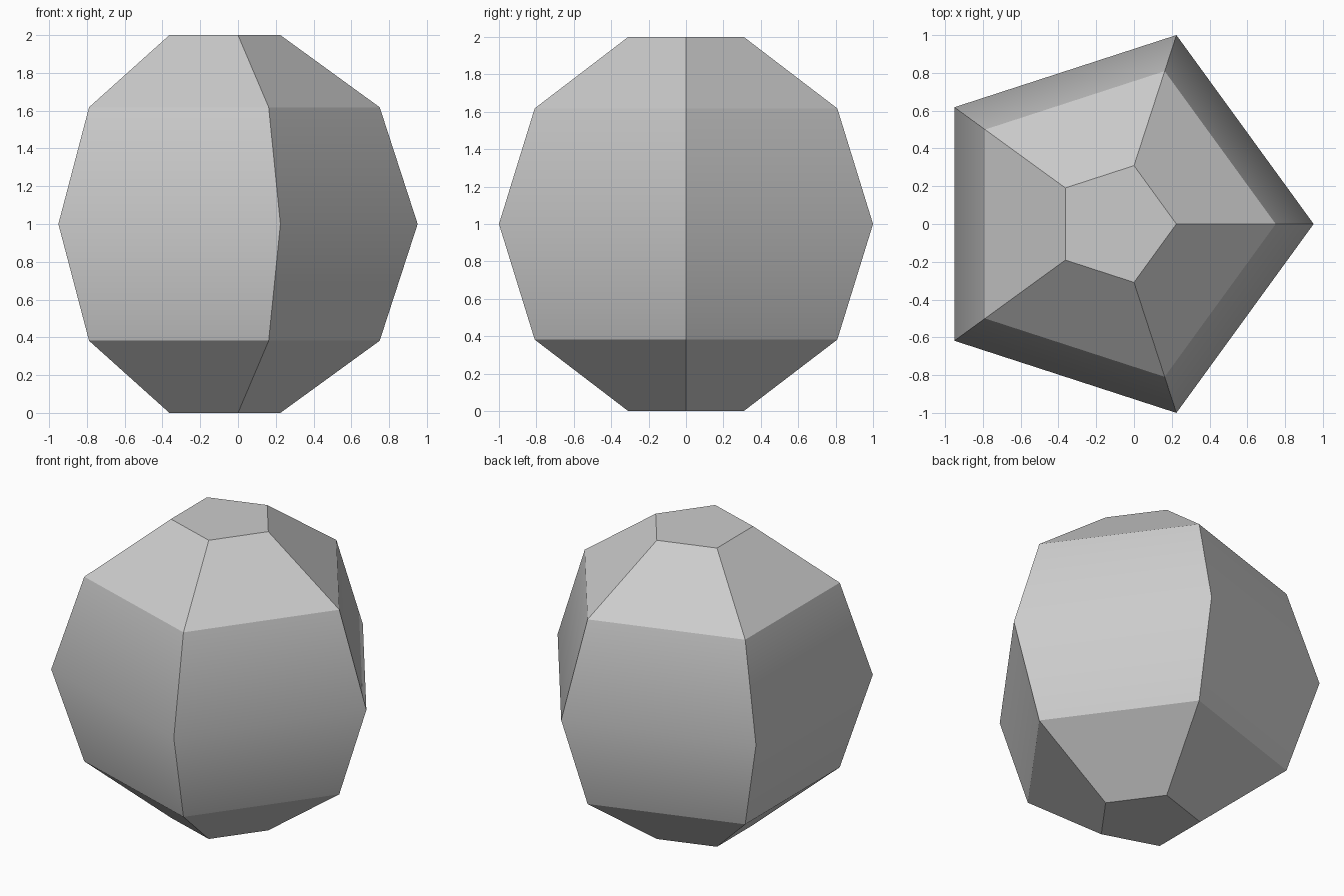
import bpy, bmesh, math

cube = bpy.data.objects.get("Cube")
if cube:
    bpy.data.objects.remove(cube, do_unlink=True)

# Single grey colour
grey = bpy.data.materials.new("plain grey")
grey.use_nodes = True
colour = (0.6, 0.6, 0.6, 1)
grey.diffuse_color = colour
grey.node_tree.nodes["Principled BSDF"].inputs["Base Color"].default_value = colour

# Five-sided sphere with its poles cut flat
SIDES, RINGS = 5, 5
radius = 1 / math.sin(math.radians(72))
centre_x = -radius * (1 - math.cos(math.radians(36))) / 2
bm = bmesh.new()
rings = []
for i in range(RINGS):
    lat = math.radians(-72 + 36 * i)
    rings.append([bm.verts.new((
        centre_x + radius * math.cos(lat) * math.cos(math.tau * k / SIDES),
        radius * math.cos(lat) * math.sin(math.tau * k / SIDES),
        1 + radius * math.sin(lat))) for k in range(SIDES)])

# Side bands
for low, high in zip(rings, rings[1:]):
    for k in range(SIDES):
        n = (k + 1) % SIDES
        bm.faces.new((low[k], low[n], high[n], high[k]))

# Flat bottom and top
bm.faces.new(rings[0][::-1])
bm.faces.new(rings[-1])

mesh = bpy.data.meshes.new("faceted_ball")
bm.to_mesh(mesh)
bm.free()
mesh.materials.append(grey)
ball = bpy.data.objects.new("faceted_ball", mesh)
bpy.context.collection.objects.link(ball)

# Only the gentle fold around the middle is smoothed
bpy.ops.object.select_all(action="DESELECT")
ball.select_set(True)
bpy.context.view_layer.objects.active = ball
bpy.ops.object.shade_smooth_by_angle(angle=math.radians(31))
